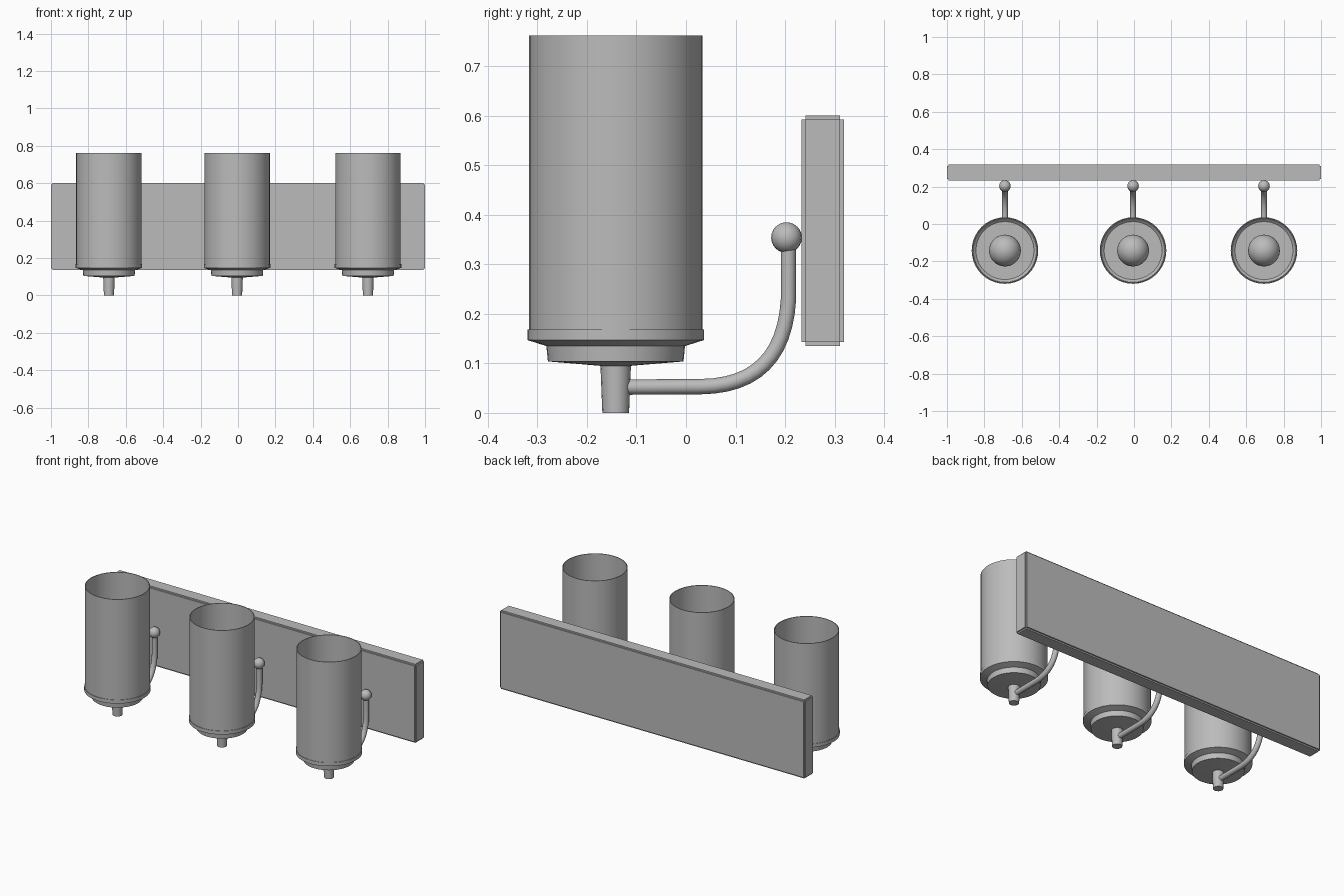
import bpy, bmesh, math
from mathutils import Vector

cube = bpy.data.objects.get("Cube")
if cube:
    bpy.data.objects.remove(cube, do_unlink=True)

grey = bpy.data.materials.new("satin_grey")
grey.use_nodes = True
colour = (0.5, 0.5, 0.5, 1)
grey.diffuse_color = colour
grey.node_tree.nodes["Principled BSDF"].inputs["Base Color"].default_value = colour


def finish(name, bm, location=(0, 0, 0), angle=35):
    bmesh.ops.recalc_face_normals(bm, faces=bm.faces)
    mesh = bpy.data.meshes.new(name)
    bm.to_mesh(mesh)
    bm.free()
    mesh.materials.append(grey)
    obj = bpy.data.objects.new(name, mesh)
    obj.location = location
    bpy.context.collection.objects.link(obj)
    bpy.ops.object.select_all(action="DESELECT")
    obj.select_set(True)
    bpy.context.view_layer.objects.active = obj
    bpy.ops.object.shade_smooth_by_angle(angle=math.radians(angle))
    return obj


def lathe(name, profile, location, steps=40, closed=False):
    """Spin a (radius, height) profile about the vertical axis."""
    bm = bmesh.new()
    verts = [bm.verts.new((r, 0, z)) for r, z in profile]
    edges = [bm.edges.new(pair) for pair in zip(verts, verts[1:])]
    if closed:
        edges.append(bm.edges.new((verts[-1], verts[0])))
    bmesh.ops.spin(bm, geom=verts + edges, axis=(0, 0, 1), cent=(0, 0, 0),
                   angle=math.tau, steps=steps)
    bmesh.ops.remove_doubles(bm, verts=bm.verts, dist=0.0001)
    return finish(name, bm, location)


def tube(name, path, radius, location, sides=12):
    """Sweep a circle along a (y, z) path lying in the plane x = 0."""
    bm = bmesh.new()
    points = [Vector((0, y, z)) for y, z in path]
    rings = []
    for i, p in enumerate(points):
        t = (points[min(i + 1, len(points) - 1)] - points[max(i - 1, 0)]).normalized()
        side = Vector((1, 0, 0))
        up = side.cross(t)
        rings.append([bm.verts.new(p + radius * (side * math.cos(a) + up * math.sin(a)))
                      for a in (math.tau * k / sides for k in range(sides))])
    for a, b in zip(rings, rings[1:]):
        for k in range(sides):
            n = (k + 1) % sides
            bm.faces.new((a[k], a[n], b[n], b[k]))
    bm.faces.new(rings[0])
    bm.faces.new(rings[-1])
    return finish(name, bm, location, 50)


# Wall plate with softened edges
bm = bmesh.new()
bmesh.ops.create_cube(bm, size=1)
bmesh.ops.scale(bm, vec=(2, 0.086, 0.465), verts=bm.verts)
bmesh.ops.bevel(bm, geom=bm.edges[:], offset=0.008, segments=2, affect="EDGES")
finish("wall_plate", bm, (0, 0.276, 0.368))

# Half-section profiles
shade_profile = [(0.175, 0.155), (0.175, 0.762), (0.171, 0.762), (0.171, 0.155)]
holder_profile = [(0, 0.095), (0.03, 0.095), (0.137, 0.104), (0.14, 0.135),
                  (0.178, 0.147), (0.178, 0.168), (0.169, 0.168), (0.155, 0.155),
                  (0, 0.155)]
stem_profile = [(0, 0), (0.027, 0), (0.031, 0.1), (0, 0.1)]
bulb_profile = [(0, 0.15), (0.04, 0.15), (0.04, 0.24), (0.055, 0.29)]
bulb_profile += [(0.085 * math.cos(a), 0.36 + 0.085 * math.sin(a))
                 for a in (math.radians(d) for d in range(-40, 90, 10))] + [(0, 0.445)]

# Curved arm: straight run, quarter bend, then upright
start, bend, end = Vector((0.03, 0.053)), Vector((0.197, 0.055)), Vector((0.207, 0.23))
arm_path = [(-0.13, 0.052)]
for i in range(13):
    t = i / 12
    p = start * (1 - t) ** 2 + bend * 2 * t * (1 - t) + end * t * t
    arm_path.append(tuple(p))
arm_path.append((0.207, 0.345))

# Three matching lamps
for side, x in (("right", -0.69), ("middle", -0.005), ("left", 0.695)):
    centre = (x, -0.142, 0)
    lathe(side + "_shade", shade_profile, centre, closed=True)
    lathe(side + "_holder", holder_profile, centre)
    lathe(side + "_stem", stem_profile, centre, 16)
    lathe(side + "_bulb", bulb_profile, centre, 28)
    tube(side + "_arm", arm_path, 0.0155, (x, 0, 0))
    bm = bmesh.new()
    bmesh.ops.create_uvsphere(bm, u_segments=20, v_segments=12, radius=0.031)
    finish(side + "_arm_ball", bm, (x, 0.203, 0.354))
